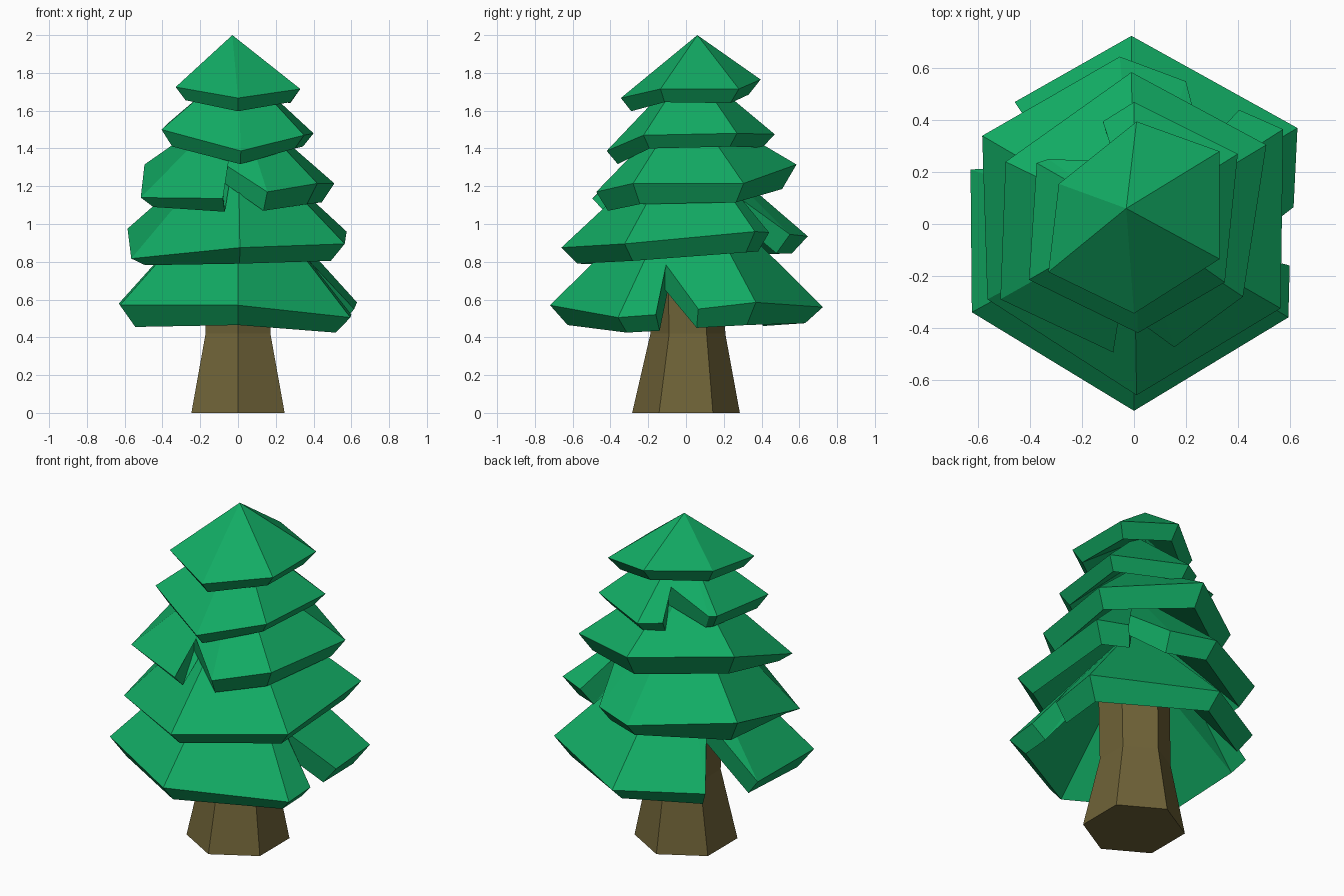
import bpy, bmesh, math


def make_object(name, verts, faces, mat):
    mesh = bpy.data.meshes.new(name)
    mesh.from_pydata(verts, [], faces)
    bm = bmesh.new()
    bm.from_mesh(mesh)
    bmesh.ops.recalc_face_normals(bm, faces=bm.faces)
    bm.to_mesh(mesh)
    bm.free()
    mesh.materials.append(mat)
    obj = bpy.data.objects.new(name, mesh)
    bpy.context.collection.objects.link(obj)
    return obj


def material(name, color):
    mat = bpy.data.materials.new(name)
    mat.diffuse_color = (*color, 1)
    return mat


def skirt(name, tip, rim, inset):
    """Hollow cone. rim: (x, y, z, drop), a fifth value marks a notch's inner end."""
    n = len(rim)
    verts = [tip, (tip[0], tip[1], tip[2] - 0.16)]
    verts += [p[:3] for p in rim]
    for p in rim:
        s = 1 if len(p) == 5 else inset
        verts.append((p[0] * s, p[1] * s, p[2] - p[3]))
    faces = []
    for i in range(n):
        a, b = 2 + i, 2 + (i + 1) % n
        faces += [(0, a, b), (a, a + n, b + n, b), (1, b + n, a + n)]
    return make_object(name, verts, faces, green)


green = material("needles", (0.006, 0.41, 0.127))
brown = material("bark", (0.156, 0.122, 0.038))

# Trunk: flared hexagonal column
rings = [(0.285, 0, 0), (0.198, 0.01, 0.42), (0.2, 0, 0.9)]
verts = [(r * math.sin(k * math.pi / 3), cy + r * math.cos(k * math.pi / 3), z)
         for r, cy, z in rings for k in range(6)]
faces = [tuple(range(6)), tuple(range(12, 18))]
for j in (0, 6):
    faces += [(j + k, j + (k + 1) % 6, j + 6 + (k + 1) % 6, j + 6 + k) for k in range(6)]
make_object("trunk", verts, faces, brown)

# Branch tiers, rims listed counter-clockwise from the front
skirt("branches_bottom", (0, 0, 1.28), [
    (0, -0.72, 0.57, 0.105), (0.595, -0.36, 0.505, 0.08),
    (0.6, -0.16, 0.52, 0.085), (0.39, -0.11, 0.79, 0.14, 1), (0.615, 0.065, 0.55, 0.1),
    (0.63, 0.37, 0.585, 0.12), (-0.01, 0.725, 0.56, 0.085),
    (-0.46, 0.47, 0.56, 0.1), (-0.3, 0.23, 0.875, 0.14, 1), (-0.63, 0.21, 0.58, 0.1),
    (-0.625, -0.34, 0.57, 0.115)], 0.87)

skirt("branches_low", (0, 0, 1.49), [
    (0.01, -0.66, 0.875, 0.085), (0.565, -0.325, 0.895, 0.09),
    (0.575, 0.365, 0.96, 0.11),
    (0.405, 0.44, 0.955, 0.1), (0.27, 0.28, 1.14, 0.13, 1), (0.2, 0.55, 0.945, 0.1),
    (-0.055, 0.645, 0.935, 0.09),
    (-0.585, 0.34, 0.975, 0.14), (-0.565, -0.29, 0.817, 0.035)], 0.87)

skirt("branches_middle", (0, 0, 1.66), [
    (-0.08, -0.495, 1.135, 0.07), (-0.085, -0.3, 1.325, 0.1, 1),
    (0.155, -0.475, 1.17, 0.1),
    (0.42, -0.28, 1.215, 0.11), (0.51, 0.305, 1.215, 0.1),
    (-0.01, 0.585, 1.315, 0.13), (-0.495, 0.24, 1.315, 0.13),
    (-0.515, -0.29, 1.14, 0.05)], 0.87)

skirt("branches_high", (0, 0.02, 1.85), [
    (0.015, -0.42, 1.387, 0.07), (0.35, -0.225, 1.47, 0.07), (0.4, 0.27, 1.48, 0.07),
    (0, 0.47, 1.475, 0.07),
    (-0.12, 0.395, 1.48, 0.08), (-0.05, 0.24, 1.635, 0.12, 1), (-0.33, 0.25, 1.52, 0.09),
    (-0.375, 0.235, 1.53, 0.09), (-0.405, -0.215, 1.5, 0.09)], 0.86)

skirt("branches_top", (-0.03, 0.06, 2.0), [
    (0, -0.345, 1.667, 0.07), (0.33, -0.135, 1.715, 0.07), (0.33, 0.28, 1.715, 0.075),
    (0.01, 0.395, 1.765, 0.08), (-0.29, 0.155, 1.75, 0.08),
    (-0.33, -0.185, 1.725, 0.07)], 0.84)
